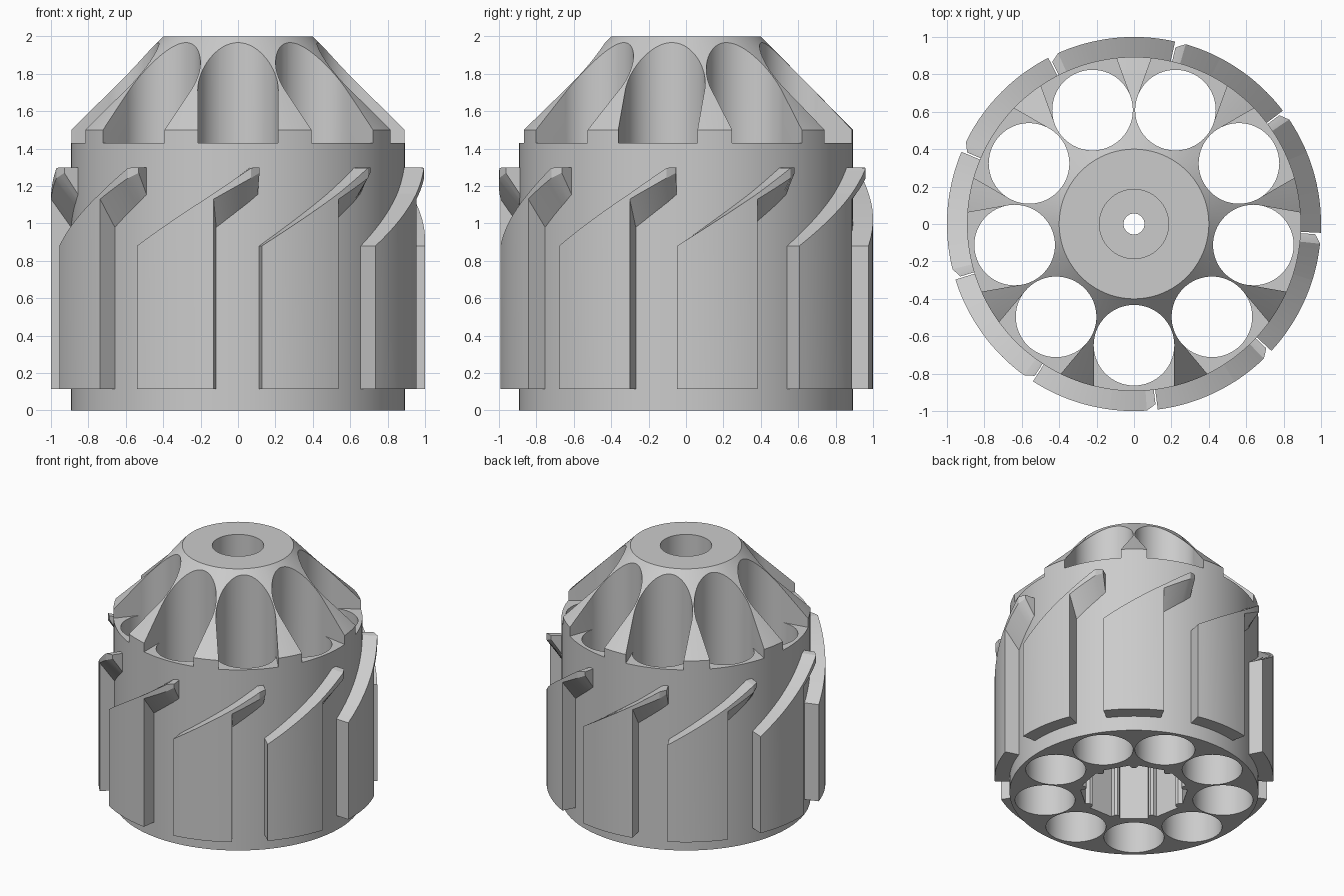
import bpy
import bmesh
from math import sin, cos, radians, pi
from mathutils import Matrix, Vector

if "Cube" in bpy.data.objects:
    bpy.data.objects.remove(bpy.data.objects["Cube"], do_unlink=True)

COUNT = 9
STEP = 360 / COUNT
FRONT = -90
BODY_R, PAD_R = 0.893, 1.0
HOLE_R, HOLE_RING = 0.2155, 0.648

steel = bpy.data.materials.new("grey_steel")
steel.use_nodes = True
steel.diffuse_color = (0.6, 0.6, 0.6, 1)
steel.node_tree.nodes["Principled BSDF"].inputs["Base Color"].default_value = (0.6, 0.6, 0.6, 1)


def polar(r, deg, z):
    a = radians(deg)
    return Vector((r * cos(a), r * sin(a), z))


def make_object(name, bm):
    bmesh.ops.recalc_face_normals(bm, faces=bm.faces[:])
    mesh = bpy.data.meshes.new(name)
    bm.to_mesh(mesh)
    bm.free()
    mesh.materials.append(steel)
    obj = bpy.data.objects.new(name, mesh)
    bpy.context.collection.objects.link(obj)
    return obj


def cylinder(bm, r, z0, z1, centre=(0, 0), segments=64):
    move = Matrix.Translation((centre[0], centre[1], (z0 + z1) / 2))
    bmesh.ops.create_cone(bm, cap_ends=True, segments=segments, radius1=r,
                          radius2=r, depth=z1 - z0, matrix=move)


def smooth(obj):
    bpy.ops.object.select_all(action="DESELECT")
    obj.select_set(True)
    bpy.context.view_layer.objects.active = obj
    bpy.ops.object.shade_smooth_by_angle(angle=radians(25))


def cut(obj, cutter):
    cutter.hide_render = True
    mod = obj.modifiers.new("cut", "BOOLEAN")
    mod.operation = "DIFFERENCE"
    mod.solver = "EXACT"
    mod.object = cutter
    bpy.ops.object.select_all(action="DESELECT")
    obj.select_set(True)
    bpy.context.view_layer.objects.active = obj
    bpy.ops.object.modifier_apply(modifier=mod.name)
    bpy.data.objects.remove(cutter, do_unlink=True)


# Drum body with conical nose, lathed from a profile
bm = bmesh.new()
rings = []
for r, z in [(BODY_R, 0), (BODY_R, 1.5), (0.4, 2.0)]:
    rings.append([bm.verts.new(polar(r, 360 * i / 144, z)) for i in range(144)])
for low, high in zip(rings, rings[1:]):
    for i in range(144):
        j = (i + 1) % 144
        bm.faces.new((low[i], low[j], high[j], high[i]))
bm.faces.new(rings[0])
bm.faces.new(rings[-1])
body = make_object("drum_body", bm)

# Ring of chambers
bm = bmesh.new()
for i in range(COUNT):
    cylinder(bm, HOLE_R, -0.2, 2.2, polar(HOLE_RING, FRONT + i * STEP, 0).xy)
cut(body, make_object("chamber_cutter", bm))

# Flutes opening the chambers outward through the nose
bm = bmesh.new()
for i in range(COUNT):
    turn = Matrix.Rotation(radians(FRONT + i * STEP), 4, "Z")
    size = Matrix.Diagonal((0.5, 2 * HOLE_R - 0.001, 0.8, 1))
    place = Matrix.Translation((HOLE_RING + 0.25, 0, 1.43 + 0.4))
    bmesh.ops.create_cube(bm, size=1, matrix=turn @ place @ size)
cut(body, make_object("flute_cutter", bm))

# Counterbore and axle hole
bm = bmesh.new()
cylinder(bm, 0.185, 1.2, 2.2)
cut(body, make_object("counterbore_cutter", bm))
bm = bmesh.new()
cylinder(bm, 0.056, -0.2, 1.6, segments=32)
cut(body, make_object("axle_cutter", bm))

# Ribbed recess in the underside
bm = bmesh.new()
outline = []
for i in range(COUNT):
    for deg, r in [(-15, 0.385), (15, 0.385), (17, 0.355), (20, 0.345), (23, 0.355)]:
        outline.append(bm.verts.new(polar(r, FRONT + i * STEP + deg, -0.2)))
base = bm.faces.new(outline)
top = bmesh.ops.extrude_face_region(bm, geom=[base])
bmesh.ops.translate(bm, vec=(0, 0, 0.65),
                    verts=[v for v in top["geom"] if isinstance(v, bmesh.types.BMVert)])
cut(body, make_object("recess_cutter", bm))
smooth(body)


def sweep(bm, start, end, steps, section):
    """Join four-cornered radial sections between two angles."""
    rows = []
    for k in range(steps + 1):
        t = k / steps
        deg = start + (end - start) * t
        rows.append([bm.verts.new(polar(r, FRONT + deg, z)) for r, z in section(t)])
    for a, b in zip(rows, rows[1:]):
        for c in range(4):
            d = (c + 1) % 4
            bm.faces.new((a[c], a[d], b[d], b[c]))
    bm.faces.new(rows[0])
    bm.faces.new(rows[-1])


def mix(a, b, t):
    return a + (b - a) * t


INNER = BODY_R - 0.01


def panel_section(t):
    z = mix(0.88, 1.16, t)
    return [(INNER, 0.115), (PAD_R, 0.115), (PAD_R, z), (INNER, z)]


def tip_section(t):
    z = min(mix(1.16, 1.33, t), 1.3)
    outer = PAD_R - 0.03 * max(0, t - 0.8) / 0.2
    return [(INNER, mix(0.965, 1.14, t)), (outer, mix(1.13, 1.27, t)), (outer, z), (INNER, z)]


# Raised pads with slanted tops and undercut tips
for i in range(COUNT):
    bm = bmesh.new()
    sweep(bm, -32.7, -7.5, 10, panel_section)
    sweep(bm, -7.5, 6.8, 10, tip_section)
    bmesh.ops.rotate(bm, verts=bm.verts[:], cent=(0, 0, 0),
                     matrix=Matrix.Rotation(radians(i * STEP), 3, "Z"))
    smooth(make_object(f"raised_pad_{i + 1}", bm))
